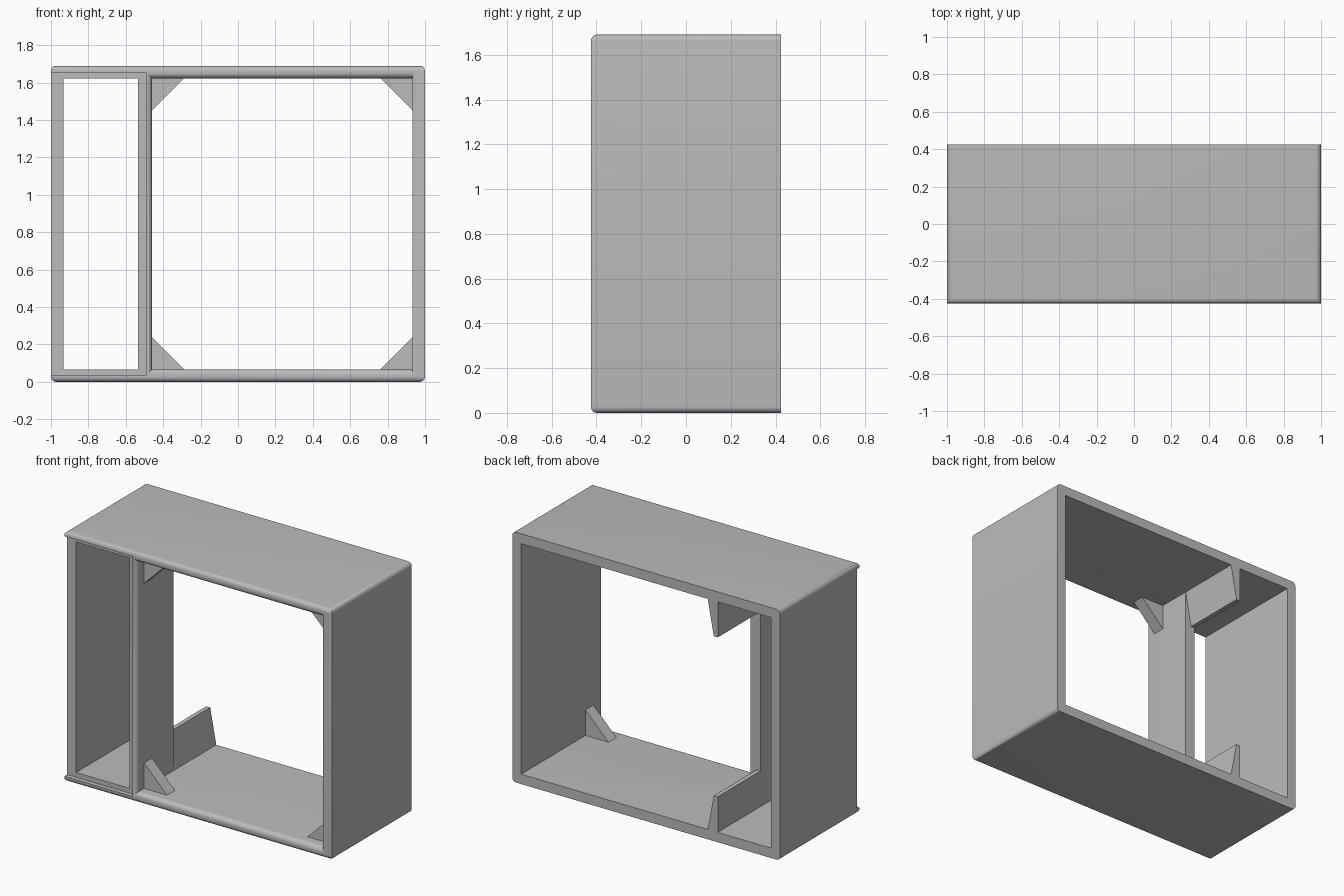
import bpy, bmesh, math
from mathutils import Vector

old = bpy.data.objects.get("Cube")
if old:
    bpy.data.objects.remove(old, do_unlink=True)

# Main dimensions
W, D, H = 1.0, 0.425, 1.69       # half width, half depth, height
T = 0.067                        # wall thickness
R = 0.032                        # rounding of the front edges
LOW, HIGH = T, H - T             # inner floor and ceiling
DIV_L, DIV_R = -0.535, -0.46     # divider sides
DIV_BACK = -0.03                 # where the divider ends

grey = bpy.data.materials.new("plain grey")
grey.use_nodes = True
colour = (0.5, 0.5, 0.5, 1)
grey.diffuse_color = colour
grey.node_tree.nodes["Principled BSDF"].inputs["Base Color"].default_value = colour


def to_object(name, bm):
    bmesh.ops.recalc_face_normals(bm, faces=bm.faces)
    mesh = bpy.data.meshes.new(name)
    bm.to_mesh(mesh)
    bm.free()
    mesh.materials.append(grey)
    obj = bpy.data.objects.new(name, mesh)
    bpy.context.collection.objects.link(obj)
    return obj


def loft(name, rings):
    """Skin a list of equal-length point rings and cap both ends."""
    bm = bmesh.new()
    rows = [[bm.verts.new(p) for p in ring] for ring in rings]
    for a, b in zip(rows, rows[1:]):
        for i in range(len(a)):
            j = (i + 1) % len(a)
            bm.faces.new((a[i], a[j], b[j], b[i]))
    bm.faces.new(rows[0])
    bm.faces.new(rows[-1])
    return to_object(name, bm)


def rect(x0, x1, z0, z1, y):
    return [(x0, y, z0), (x1, y, z0), (x1, y, z1), (x0, y, z1)]


def box(name, x0, x1, y0, y1, z0, z1):
    return loft(name, [rect(x0, x1, z0, z1, y0), rect(x0, x1, z0, z1, y1)])


def prism(name, profile, y0, y1):
    """Extrude an x-z profile along y."""
    return loft(name, [[(x, y, z) for x, z in profile] for y in (y0, y1)])


def activate(obj):
    bpy.ops.object.select_all(action='DESELECT')
    obj.select_set(True)
    bpy.context.view_layer.objects.active = obj


def cut(target, cutter):
    cutter.hide_render = True
    activate(target)
    mod = target.modifiers.new("cut", 'BOOLEAN')
    mod.operation = 'DIFFERENCE'
    mod.solver = 'EXACT'
    mod.object = cutter
    bpy.ops.object.modifier_apply(modifier=mod.name)
    bpy.data.objects.remove(cutter, do_unlink=True)


# Outer case: long edges and the front top and bottom edges are rounded
cabinet = box("cabinet_shell", -W, W, -D, D, 0, H)
bm = bmesh.new()
bm.from_mesh(cabinet.data)
rounded = []
for e in bm.edges:
    a, b = (v.co for v in e.verts)
    along = (b - a).normalized()
    front = max(a.y, b.y) < 0
    if abs(along.y) > 0.9 or (front and abs(along.x) > 0.9):
        rounded.append(e)
bmesh.ops.bevel(bm, geom=rounded, offset=0.028, segments=6, profile=0.5,
                affect='EDGES')
bm.to_mesh(cabinet.data)
bm.free()

# Large bay, flaring at the front on the top, bottom and divider side
rings = [rect(DIV_R, W - T, LOW, HIGH, 1)]
for i in range(9):
    t = math.pi / 2 * i / 8
    f = R * (1 - math.cos(t))
    rings.append(rect(DIV_R - f, W - T, LOW - f, HIGH + f,
                      -D + R * (1 - math.sin(t))))
rings.append(rect(DIV_R - R, W - T, LOW - R, HIGH + R, -1))
cut(cabinet, loft("bay_cutter", rings))

# Narrow bay, the open space behind the divider, and the shallow front recess
cut(cabinet, box("narrow_cutter", -W + T, DIV_L, -1, 1, LOW, HIGH))
cut(cabinet, box("rear_cutter", -0.7, -0.2, DIV_BACK, 1, LOW, HIGH))
cut(cabinet, box("recess_cutter", -2, DIV_R - R, -1, -D + 0.03,
                 LOW - R, HIGH + R))
activate(cabinet)
bpy.ops.object.shade_smooth_by_angle(angle=math.radians(35))

# Corner gussets of the large bay and tapered rails behind the divider
LEG, RAIL = 0.172, 0.24
for level, z, s in (("lower", LOW, 1), ("upper", HIGH, -1)):
    for side, x, d in (("divider", DIV_R, 1), ("wall", W - T, -1)):
        prism(f"{level}_{side}_gusset",
              [(x, z), (x + d * LEG, z), (x, z + s * LEG)], -0.345, -0.26)
    prism(f"{level}_rear_rail",
          [(DIV_L, z), (DIV_R, z), (DIV_L + 0.03, z + s * RAIL),
           (DIV_L, z + s * RAIL)], DIV_BACK, D)
